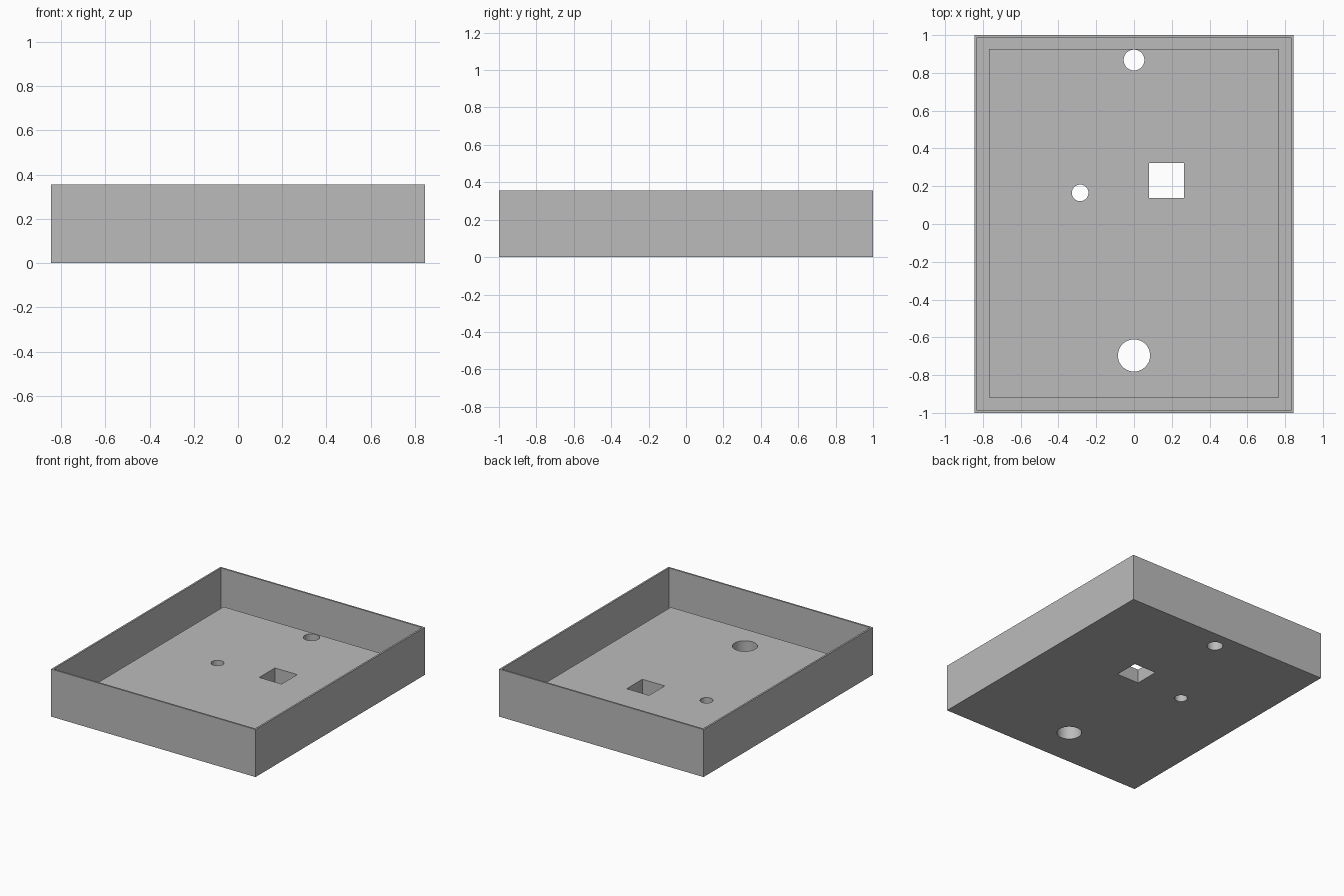
import bpy
import math

if "Cube" in bpy.data.objects:
    bpy.data.objects.remove(bpy.data.objects["Cube"], do_unlink=True)

HEIGHT = 0.355
WALL = 0.013
PANEL_TOP = 0.105

grey = bpy.data.materials.new("plain grey")
grey.use_nodes = True
colour = (0.5, 0.5, 0.5, 1)
grey.diffuse_color = colour
grey.node_tree.nodes["Principled BSDF"].inputs["Base Color"].default_value = colour


def box(name, x0, x1, y0, y1, z0, z1):
    bpy.ops.mesh.primitive_cube_add(
        size=1, location=((x0 + x1) / 2, (y0 + y1) / 2, (z0 + z1) / 2))
    ob = bpy.context.object
    ob.name = name
    ob.scale = (x1 - x0, y1 - y0, z1 - z0)
    bpy.ops.object.transform_apply(location=False, rotation=False, scale=True)
    ob.data.materials.append(grey)
    return ob


def drill(name, x, y, radius):
    bpy.ops.mesh.primitive_cylinder_add(
        vertices=48, radius=radius, depth=HEIGHT, location=(x, y, 0))
    ob = bpy.context.object
    ob.name = name
    ob.data.materials.append(grey)
    return ob


def combine(target, tool, operation):
    mod = target.modifiers.new(tool.name, "BOOLEAN")
    mod.operation = operation
    mod.solver = "EXACT"
    mod.object = tool
    bpy.context.view_layer.objects.active = target
    bpy.ops.object.modifier_apply(modifier=mod.name)
    bpy.data.objects.remove(tool, do_unlink=True)


# Thin-walled open tray
tray = box("tray", -0.845, 0.845, -1, 1, 0, HEIGHT)
combine(tray, box("cavity", -0.845 + WALL, 0.845 - WALL,
                  -1 + WALL, 1 - WALL, WALL, 1), "DIFFERENCE")

# Raised floor panel, leaving a groove along the walls
combine(tray, box("floor_panel", -0.768, 0.768, -0.918, 0.927,
                  WALL / 2, PANEL_TOP), "UNION")

# Openings through the floor
for cutter in (
    drill("back_hole", 0, 0.868, 0.055),
    drill("small_hole", -0.285, 0.165, 0.044),
    drill("front_hole", 0, -0.696, 0.085),
    box("square_hole", 0.079, 0.264, 0.138, 0.323, -0.2, 0.2),
):
    combine(tray, cutter, "DIFFERENCE")

# Smooth hole walls, sharp edges elsewhere
bpy.ops.object.select_all(action="DESELECT")
tray.select_set(True)
bpy.context.view_layer.objects.active = tray
bpy.ops.object.shade_smooth_by_angle(angle=math.radians(30))
